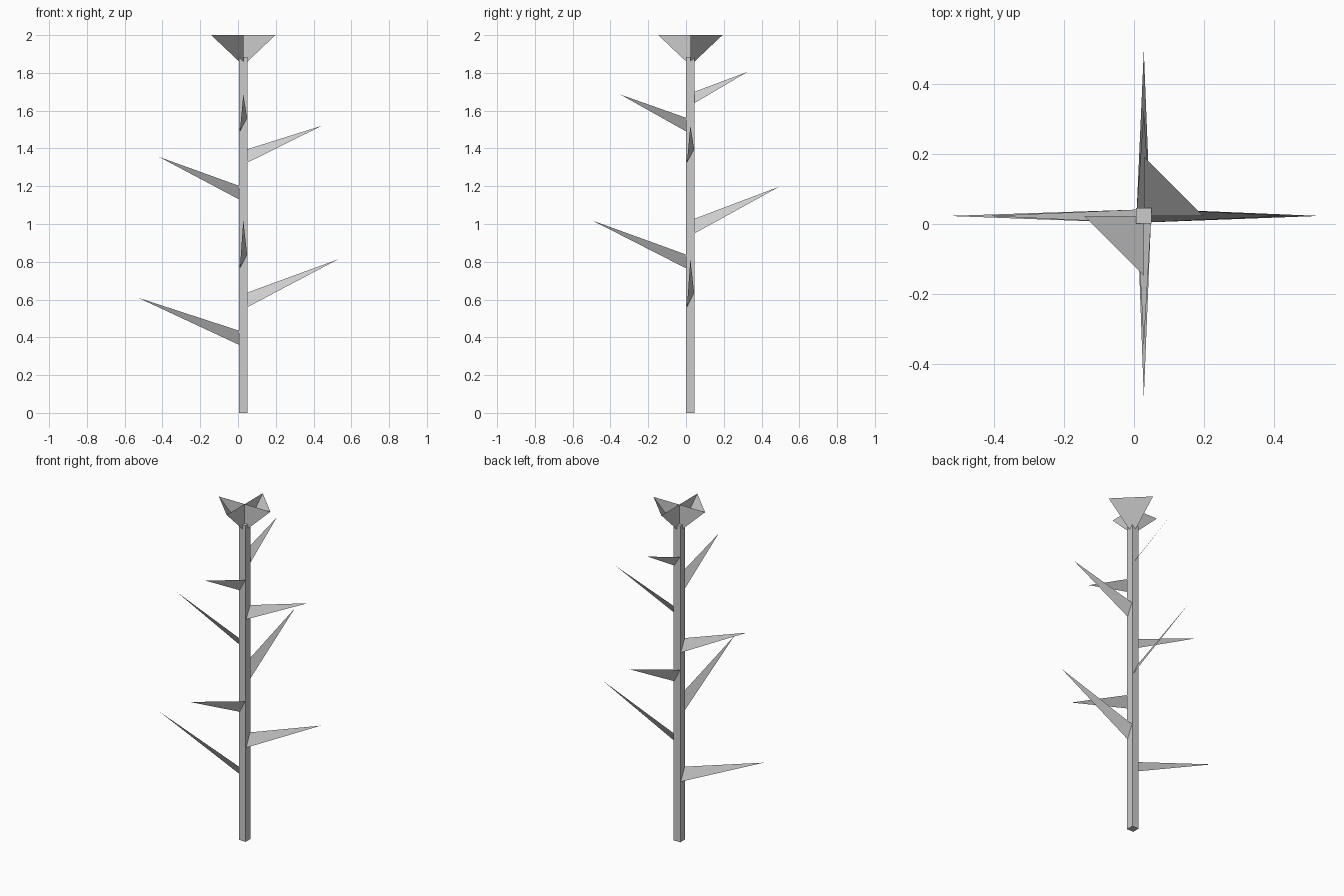
import bpy
from mathutils import Matrix, Vector
from math import radians

if "Cube" in bpy.data.objects:
    bpy.data.objects.remove(bpy.data.objects["Cube"])

CX, CY = 0.028, 0.023      # stem axis
HALF = 0.022               # half the stem width
STEM_TOP = 1.885


def mesh_object(name, verts, faces, turn=0):
    """Make a mesh around the stem axis, turned by an angle about z."""
    m = Matrix.Translation((CX, CY, 0)) @ Matrix.Rotation(radians(turn), 4, 'Z')
    mesh = bpy.data.meshes.new(name)
    mesh.from_pydata([m @ Vector(v) for v in verts], [], faces)
    mesh.update()
    obj = bpy.data.objects.new(name, mesh)
    bpy.context.collection.objects.link(obj)
    return obj


# Square stem
bpy.ops.mesh.primitive_cube_add(size=1, location=(CX, CY, STEM_TOP / 2))
stem = bpy.context.object
stem.name = "stem"
stem.scale = (2 * HALF, 2 * HALF, STEM_TOP)

# Flat twisted thorn-like leaves: turn, reach from axis, low z, high z, tip z
leaves = [
    (180, 0.558, 0.36, 0.435, 0.61),
    (0, 0.502, 0.56, 0.637, 0.813),
    (270, 0.518, 0.765, 0.838, 1.018),
    (90, 0.472, 0.95, 1.028, 1.198),
    (180, 0.446, 1.13, 1.202, 1.355),
    (0, 0.416, 1.325, 1.396, 1.52),
    (270, 0.37, 1.49, 1.562, 1.685),
    (90, 0.302, 1.64, 1.70, 1.805),
]
for i, (turn, reach, low, high, tip) in enumerate(leaves):
    mesh_object(f"leaf_{i + 1}",
                [(HALF, -0.018, low), (HALF, 0.020, high), (reach, 0, tip)],
                [(0, 1, 2)], turn)

# Flower: two open-topped wedges on opposite sides of the stem
R, BASE, TOP = 0.17, 1.86, 2.0
for i, turn in enumerate((0, 180)):
    mesh_object(f"petal_{i + 1}",
                [(0, 0, BASE), (HALF, 0, BASE), (0, HALF, BASE),
                 (0, 0, TOP), (R, 0, TOP), (0, R, TOP)],
                [(0, 1, 4, 3), (1, 2, 5, 4), (2, 0, 3, 5)], turn)
